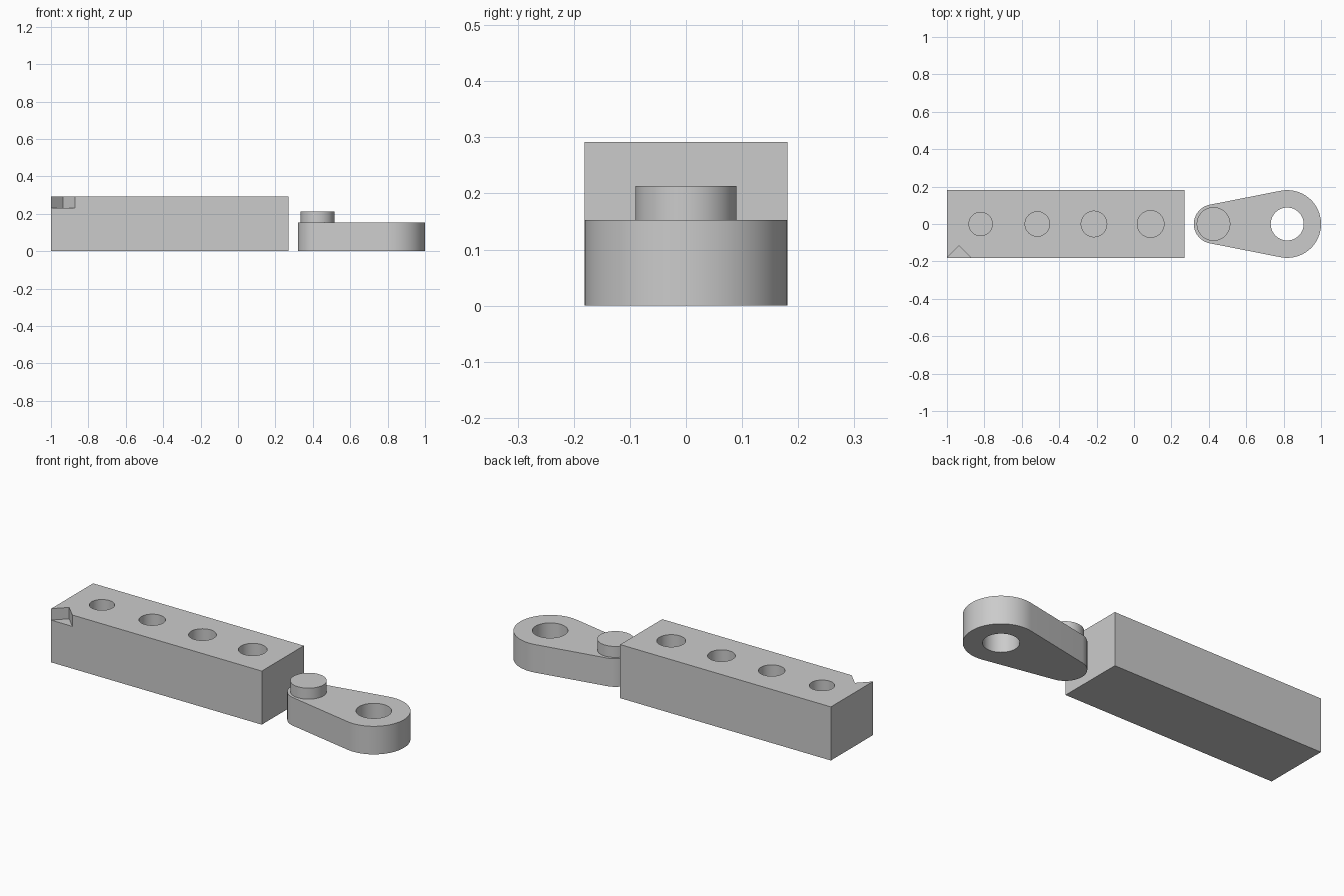
import bpy
import bmesh
from math import acos, cos, sin, pi

if "Cube" in bpy.data.objects:
    bpy.data.objects.remove(bpy.data.objects["Cube"])

grey = bpy.data.materials.new("plain_grey")
grey.use_nodes = True
grey.diffuse_color = (0.6, 0.6, 0.6, 1)
grey.node_tree.nodes["Principled BSDF"].inputs["Base Color"].default_value = grey.diffuse_color


def prism(name, outline, z0, z1):
    """Extrude a counter-clockwise outline from z0 to z1."""
    bm = bmesh.new()
    base = bm.faces.new([bm.verts.new((x, y, z0)) for x, y in outline])
    top = bmesh.ops.extrude_face_region(bm, geom=[base])["geom"]
    verts = [v for v in top if isinstance(v, bmesh.types.BMVert)]
    bmesh.ops.translate(bm, verts=verts, vec=(0, 0, z1 - z0))
    bmesh.ops.recalc_face_normals(bm, faces=bm.faces[:])
    mesh = bpy.data.meshes.new(name)
    bm.to_mesh(mesh)
    bm.free()
    mesh.materials.append(grey)
    obj = bpy.data.objects.new(name, mesh)
    bpy.context.collection.objects.link(obj)
    return obj


def arc(x, radius, start, end, steps):
    """Points along an arc centred on the x axis, both ends included."""
    angles = [start + (end - start) * i / steps for i in range(steps + 1)]
    return [(x + radius * cos(a), radius * sin(a)) for a in angles]


def circle(x, radius):
    return arc(x, radius, 0, 2 * pi, 64)[:-1]


def select_only(obj):
    bpy.ops.object.select_all(action="DESELECT")
    obj.select_set(True)
    bpy.context.view_layer.objects.active = obj


def cut(target, cutter):
    cutter.hide_render = True
    mod = target.modifiers.new("cut", "BOOLEAN")
    mod.operation = "DIFFERENCE"
    mod.solver = "EXACT"
    mod.object = cutter
    select_only(target)
    bpy.ops.object.modifier_apply(modifier=mod.name)
    bpy.data.objects.remove(cutter)


# Long block with four blind holes, each slightly wider than the last
left, right, half, height = -1, 0.27, 0.181, 0.292
block = prism("hole_block", [(left, -half), (right, -half), (right, half), (left, half)], 0, height)
for i in range(4):
    cut(block, prism("hole_cutter", circle(-0.82 + 0.303 * i, 0.0625 + 0.003 * i), 0.06, 0.4))

# Triangular marker notch in the front corner of the top edge
apex = (-0.936, -0.117)
slope = (apex[1] + half) / (apex[0] - left)
over = 0.02
notch = [(left - over, -half - over * slope), (-0.872 + over, -half - over * slope), apex]
cut(block, prism("notch_cutter", notch, 0.23, 0.4))

# Tapered link: two round ends joined by tangent sides, with a through hole
small_x, small_r, big_x, big_r = 0.425, 0.105, 0.819, 0.181
tangent = acos((small_r - big_r) / (big_x - small_x))
outline = arc(big_x, big_r, -tangent, tangent, 48)
outline += arc(small_x, small_r, tangent, 2 * pi - tangent, 40)
link = prism("link_arm", outline, 0, 0.153)
cut(link, prism("eye_cutter", circle(big_x, 0.088), -0.1, 0.3))

# Peg standing on the small end of the link
peg = prism("link_peg", circle(small_x, 0.09), 0.153, 0.213)

for part in (block, link, peg):
    select_only(part)
    bpy.ops.object.shade_smooth_by_angle(angle=pi / 6)
